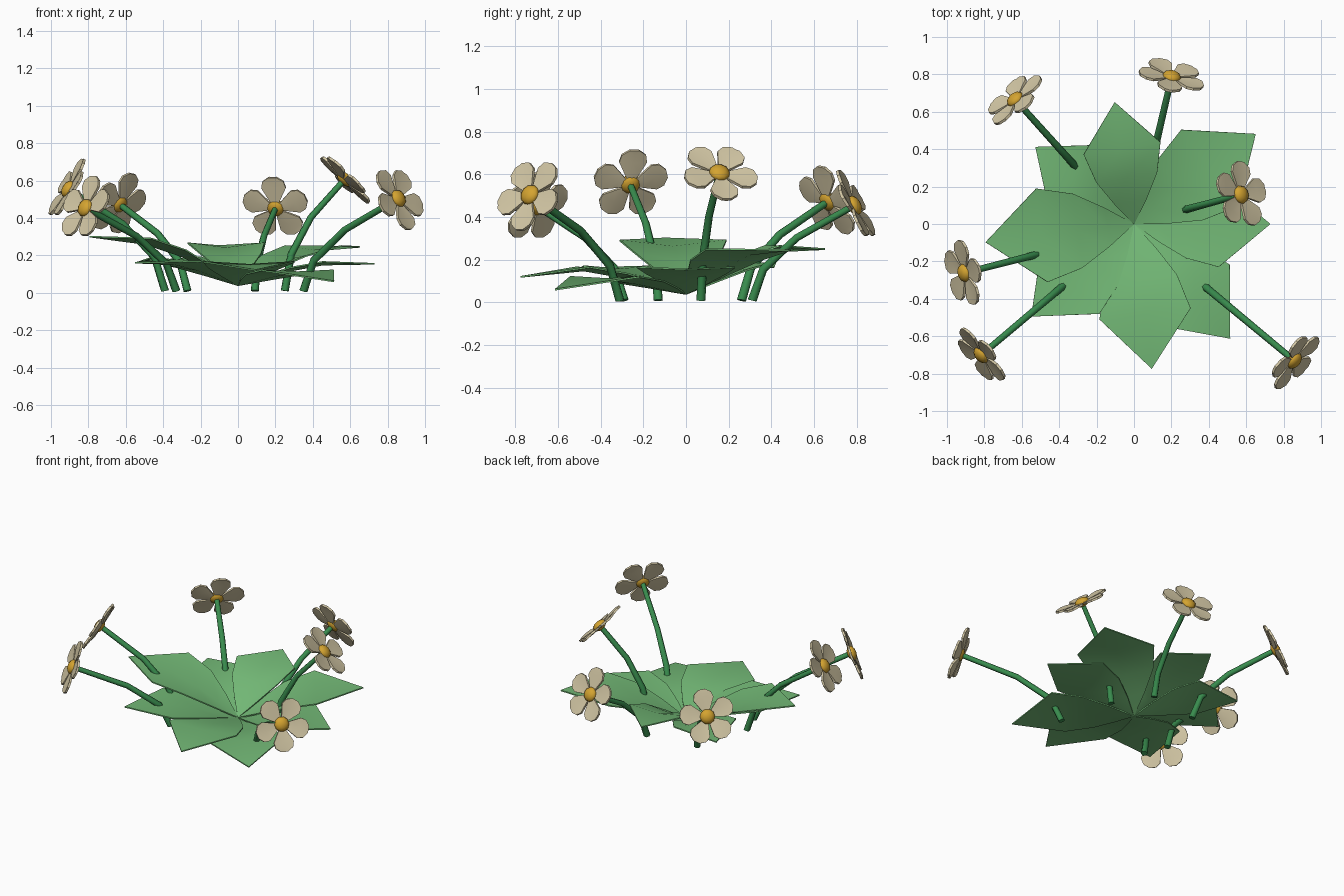
import bpy
import bmesh
import math
from mathutils import Vector, Matrix

cube = bpy.data.objects.get("Cube")
if cube:
    bpy.data.objects.remove(cube, do_unlink=True)


def material(name, rgb):
    mat = bpy.data.materials.new(name)
    mat.use_nodes = True
    mat.diffuse_color = (*rgb, 1)
    mat.node_tree.nodes["Principled BSDF"].inputs["Base Color"].default_value = (*rgb, 1)
    return mat


LEAF = material("leaf green", (0.17, 0.48, 0.18))
STEM = material("stem green", (0.04, 0.26, 0.075))
PETAL = material("cream", (0.66, 0.58, 0.38))
GOLD = material("gold", (0.66, 0.37, 0.03))


def finish(name, bm, mat, thickness=0, angle=35):
    """Turn a bmesh into a shaded object, optionally thickened."""
    mesh = bpy.data.meshes.new(name)
    bmesh.ops.recalc_face_normals(bm, faces=bm.faces)
    bm.to_mesh(mesh)
    bm.free()
    mesh.materials.append(mat)
    obj = bpy.data.objects.new(name, mesh)
    bpy.context.collection.objects.link(obj)
    bpy.context.view_layer.objects.active = obj
    for other in bpy.context.selected_objects:
        other.select_set(False)
    obj.select_set(True)
    if thickness:
        solid = obj.modifiers.new("thickness", "SOLIDIFY")
        solid.thickness = thickness
        solid.offset = 0
        bpy.ops.object.modifier_apply(modifier=solid.name)
    bpy.ops.object.shade_smooth_by_angle(angle=math.radians(angle))
    return obj


def add_blade(bm, matrix, stations):
    """Strip with a midrib; each station is (along, half width, rib z, edge z)."""
    rows = []
    for along, half, rib, edge in stations:
        spots = [(along, 0, rib)]
        if half:
            spots = [(along, half, edge), (along, 0, rib), (along, -half, edge)]
        rows.append([bm.verts.new(matrix @ Vector(p)) for p in spots])
    for a, b in zip(rows, rows[1:]):
        for i in (0, 1):
            ring = [a[i], a[i + 1]] if len(a) > 1 else [a[0]]
            ring += [b[i + 1], b[i]] if len(b) > 1 else [b[0]]
            bm.faces.new(ring)


# Broad pointed leaves: direction, length, tip height, shoulder height
leaves = [
    (99, 0.66, 0.25, 0.265), (36.5, 0.81, 0.245, 0.25),
    (0, 0.73, 0.155, 0.165), (-50, 0.80, 0.06, 0.12),
    (-83, 0.78, 0.12, 0.165), (222, 0.74, 0.16, 0.17),
    (187, 0.80, 0.30, 0.29), (142, 0.67, 0.165, 0.19),
]
BASE = 0.04
for n, (turn, length, tip, shoulder) in enumerate(leaves, 1):
    rise = shoulder - BASE
    bm = bmesh.new()
    add_blade(bm, Matrix.Rotation(math.radians(turn), 4, "Z"), [
        (0, 0, BASE, BASE),
        (length * 0.18, length * 0.13, BASE + rise * 0.3, BASE + rise * 0.38),
        (length * 0.38, length * 0.25, BASE + rise * 0.62, BASE + rise * 0.75),
        (length * 0.62, length * 0.315, BASE + rise * 0.88, shoulder),
        (length, 0, tip, tip),
    ])
    finish(f"leaf_{n}", bm, LEAF, 0.008)


def stem(name, base, head):
    """Six-sided tube that leans outward as it climbs."""
    bm = bmesh.new()
    rings = []
    for i in range(4):
        t = i / 3
        out = (head - base) * t * t
        centre = Vector((base.x + out.x, base.y + out.y, base.z + (head.z - base.z) * t))
        lean = Vector((2 * t * (head.x - base.x), 2 * t * (head.y - base.y), head.z - base.z))
        if i == 0:
            lean += (head - base) * 0.3
        turn = lean.to_track_quat("Z", "Y")
        radius = 0.022 - 0.005 * t
        rings.append([bm.verts.new(centre + turn @ Vector(
            (radius * math.cos(k * math.tau / 6), radius * math.sin(k * math.tau / 6), 0)))
            for k in range(6)])
    for a, b in zip(rings, rings[1:]):
        for k in range(6):
            bm.faces.new((a[k - 1], a[k], b[k], b[k - 1]))
    bm.faces.new(rings[0])
    bm.faces.new(rings[-1])
    finish(name, bm, STEM, angle=65)


def flower(n, base, head, roll):
    """Five blunt petals around a domed centre, facing along the stem's end."""
    lean = head - base
    facing = Vector((2 * lean.x, 2 * lean.y, lean.z * 1.1)).normalized()
    up = (Vector((0, 0, 1)) - facing * facing.z).normalized()
    frame = Matrix((up, facing.cross(up), facing)).transposed().to_4x4()
    frame = Matrix.Translation(head) @ frame
    bm = bmesh.new()
    size = 0.18
    for k in range(5):
        spin = Matrix.Rotation(math.radians(roll + 72 * k), 4, "Z")
        add_blade(bm, frame @ spin, [
            (size * 0.05, size * 0.04, 0, 0),
            (size * 0.35, size * 0.21, 0.004, 0.008),
            (size * 0.65, size * 0.37, 0.008, 0.014),
            (size * 0.86, size * 0.32, 0.012, 0.016),
            (size, size * 0.12, 0.012, 0.014),
        ])
    finish(f"petals_{n}", bm, PETAL, 0.014)

    bm = bmesh.new()
    bmesh.ops.create_uvsphere(bm, u_segments=10, v_segments=6, radius=0.05,
                              matrix=frame @ Matrix.Translation((0, 0, 0.01))
                              @ Matrix.Diagonal((1, 1, 0.6, 1)))
    finish(f"flower_centre_{n}", bm, GOLD, angle=60)


# Blooms: foot x and y, head position, petal roll
blooms = [
    ((0.09, 0.31), (0.20, 0.78, 0.45), 0),
    ((-0.27, 0.26), (-0.63, 0.66, 0.47), 10),
    ((0.25, 0.07), (0.565, 0.155, 0.60), 36),
    ((-0.39, -0.13), (-0.90, -0.26, 0.55), 0),
    ((-0.33, -0.29), (-0.81, -0.695, 0.45), 0),
    ((0.35, -0.31), (0.85, -0.725, 0.50), 36),
]
for n, (foot, head, roll) in enumerate(blooms, 1):
    base, top = Vector((*foot, 0.01)), Vector(head)
    stem(f"stem_{n}", base, top)
    flower(n, base, top, roll)
